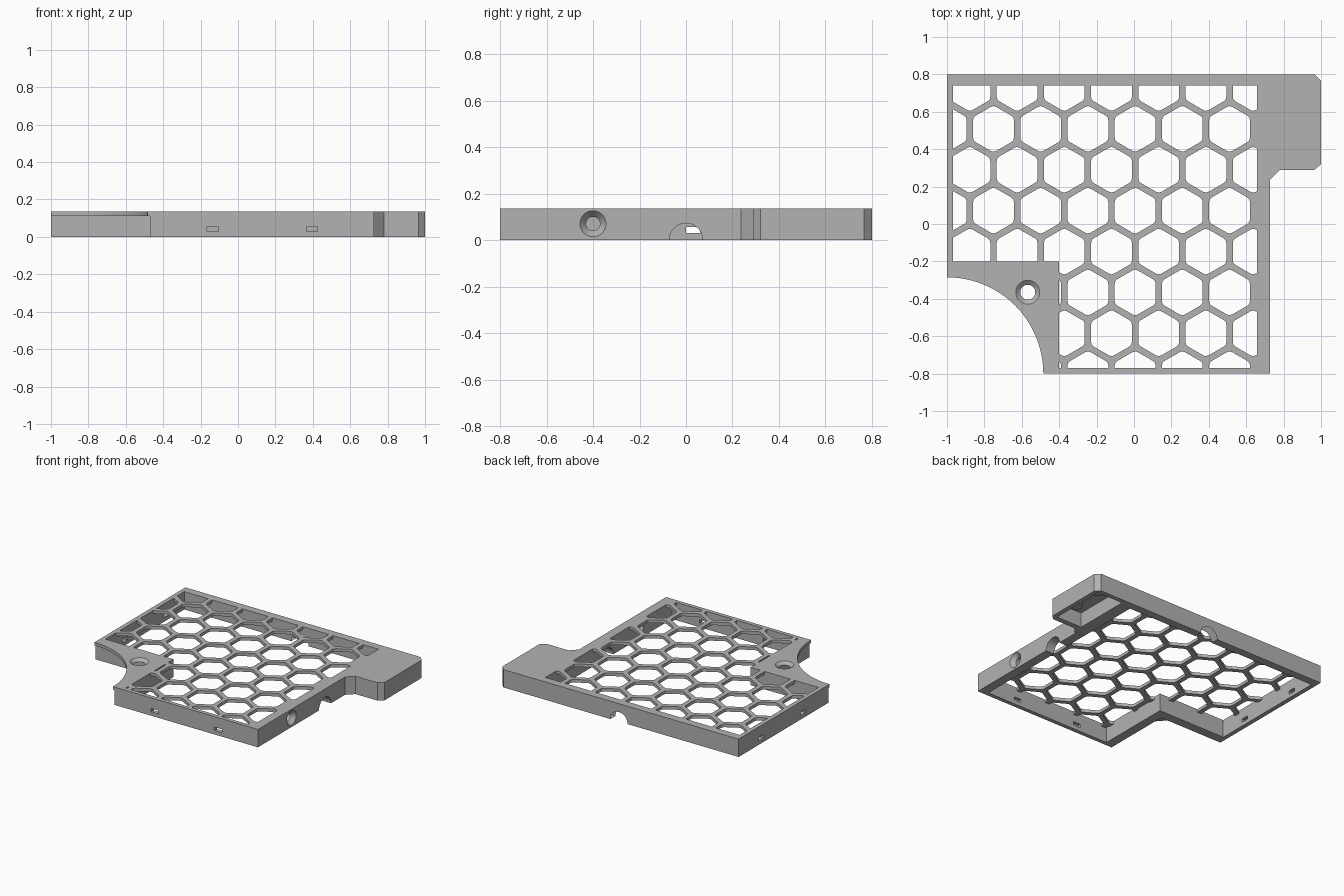
import bpy, bmesh, math
from mathutils import Matrix, Vector

cube = bpy.data.objects.get("Cube")
if cube:
    bpy.data.objects.remove(cube, do_unlink=True)

H = 0.135          # overall height
PLATE = 0.112      # underside of the top plate

grey = bpy.data.materials.new("plain_grey")
grey.use_nodes = True
COLOUR = (0.45, 0.45, 0.45, 1)
grey.diffuse_color = COLOUR
grey.node_tree.nodes["Principled BSDF"].inputs["Base Color"].default_value = COLOUR


def finish(name, bm):
    bmesh.ops.recalc_face_normals(bm, faces=bm.faces)
    mesh = bpy.data.meshes.new(name)
    bm.to_mesh(mesh)
    bm.free()
    mesh.materials.append(grey)
    ob = bpy.data.objects.new(name, mesh)
    bpy.context.scene.collection.objects.link(ob)
    return ob


def add_prism(bm, points, z0, z1):
    low = [bm.verts.new((x, y, z0)) for x, y in points]
    high = [bm.verts.new((x, y, z1)) for x, y in points]
    bm.faces.new(low)
    bm.faces.new(high)
    for i in range(len(points)):
        j = (i + 1) % len(points)
        bm.faces.new((low[i], low[j], high[j], high[i]))


def prism(name, points, z0, z1):
    bm = bmesh.new()
    add_prism(bm, points, z0, z1)
    return finish(name, bm)


def box(name, x0, x1, y0, y1, z0, z1):
    return prism(name, [(x0, y0), (x1, y0), (x1, y1), (x0, y1)], z0, z1)


def cone(name, centre, axis, r1, r2, depth):
    """Cylinder or cone running from r1 to r2 along the axis."""
    bm = bmesh.new()
    turn = Vector(axis).to_track_quat('Z', 'Y').to_matrix().to_4x4()
    bmesh.ops.create_cone(bm, cap_ends=True, segments=48, radius1=r1, radius2=r2,
                          depth=depth, matrix=Matrix.Translation(centre) @ turn)
    return finish(name, bm)


def boolean(target, tool, operation='DIFFERENCE'):
    """Apply one boolean and discard the tool."""
    mod = target.modifiers.new("cut", 'BOOLEAN')
    mod.operation, mod.object, mod.solver = operation, tool, 'EXACT'
    graph = bpy.context.evaluated_depsgraph_get()
    mesh = bpy.data.meshes.new_from_object(target.evaluated_get(graph))
    target.modifiers.clear()
    target.data = mesh
    bpy.data.objects.remove(tool, do_unlink=True)


def hexagon(cx, cy, apothem, soft=0.016):
    """Pointed-top hexagon with softened corners."""
    r = apothem / math.cos(math.pi / 6)
    c = [Vector((cx + r * math.sin(k * math.pi / 3), cy + r * math.cos(k * math.pi / 3)))
         for k in range(6)]
    pts = []
    for k in range(6):
        a = c[k] + (c[k - 1] - c[k]).normalized() * soft
        b = c[k] + (c[(k + 1) % 6] - c[k]).normalized() * soft
        pts += [a, (a + b) / 4 + c[k] / 2, b]
    return pts


# Body outline: side tab at the back, round bite at the front corner
arc = [(-1 + 0.515 * math.cos(t), -0.8 + 0.515 * math.sin(t))
       for t in (i * math.pi / 64 for i in range(33))]
outline = [(-1, 0.8), (0.965, 0.8), (1, 0.765), (1, 0.32), (0.965, 0.29),
           (0.78, 0.29), (0.727, 0.237), (0.727, -0.8)] + arc
body = prism("grille_cover", outline, 0, H)

# Square step beneath the round corner plate
boolean(body, box("step", -1.1, -0.47, -0.9, -0.27, -0.1, PLATE))

# Hollow underside and tab pocket
window = [(-0.967, 0.74), (0.657, 0.74), (0.657, -0.77),
          (-0.4, -0.77), (-0.4, -0.2), (-0.967, -0.2)]
boolean(body, prism("hollow", window, -0.1, PLATE))
boolean(body, box("pocket", 0.75, 0.965, 0.33, 0.765, -0.1, PLATE))

# Honeycomb openings trimmed to the window
PITCH = 0.2524
bm = bmesh.new()
for row in range(8):
    y = 0.727 - row * PITCH * math.sqrt(3) / 2
    shift = PITCH / 2 if row % 2 == 0 else 0
    for col in range(-4, 3):
        add_prism(bm, hexagon(0.006 + col * PITCH + shift, y, 0.109), 0.1, 0.2)
holes = finish("honeycomb", bm)
boolean(holes, prism("trim", window, 0.09, 0.21), 'INTERSECT')
boolean(body, holes)

# Countersunk screw holes in the corner plate and the side wall
boolean(body, cone("corner_hole", (-0.568, -0.365, 0.1), (0, 0, 1), 0.04, 0.04, 0.2))
boolean(body, cone("corner_sink", (-0.568, -0.365, H), (0, 0, 1), 0.04, 0.088, 0.04))
boolean(body, cone("side_hole", (0.7, -0.4, 0.07), (1, 0, 0), 0.03, 0.03, 0.2))
boolean(body, cone("side_sink", (0.727, -0.4, 0.07), (1, 0, 0), 0.03, 0.082, 0.06))

# Half-round cable notches in the side and back walls
boolean(body, cone("side_notch", (0.7, 0, 0), (1, 0, 0), 0.072, 0.072, 0.2))
boolean(body, cone("back_notch", (0, 0.78, 0), (0, 1, 0), 0.072, 0.072, 0.2))

# Small latch slots in the front and left-hand walls
for x in (-0.135, 0.395):
    boolean(body, box("front_slot", x - 0.03, x + 0.03, -0.9, -0.72, 0.03, 0.056))
for y in (0.03, 0.53):
    boolean(body, box("wall_slot", -1.1, -0.92, y - 0.03, y + 0.03, 0.03, 0.056))

# Round studs inside the tab pocket
for i, y in enumerate((0.41, 0.65)):
    cone(f"tab_stud_{i + 1}", (0.865, y, PLATE - 0.01), (0, 0, 1), 0.045, 0.045, 0.03)

# Smooth round walls while keeping the edges crisp
for ob in bpy.context.scene.objects:
    ob.select_set(ob.type == 'MESH' and grey.name in ob.data.materials)
bpy.context.view_layer.objects.active = body
bpy.ops.object.shade_smooth_by_angle(angle=math.radians(20))
